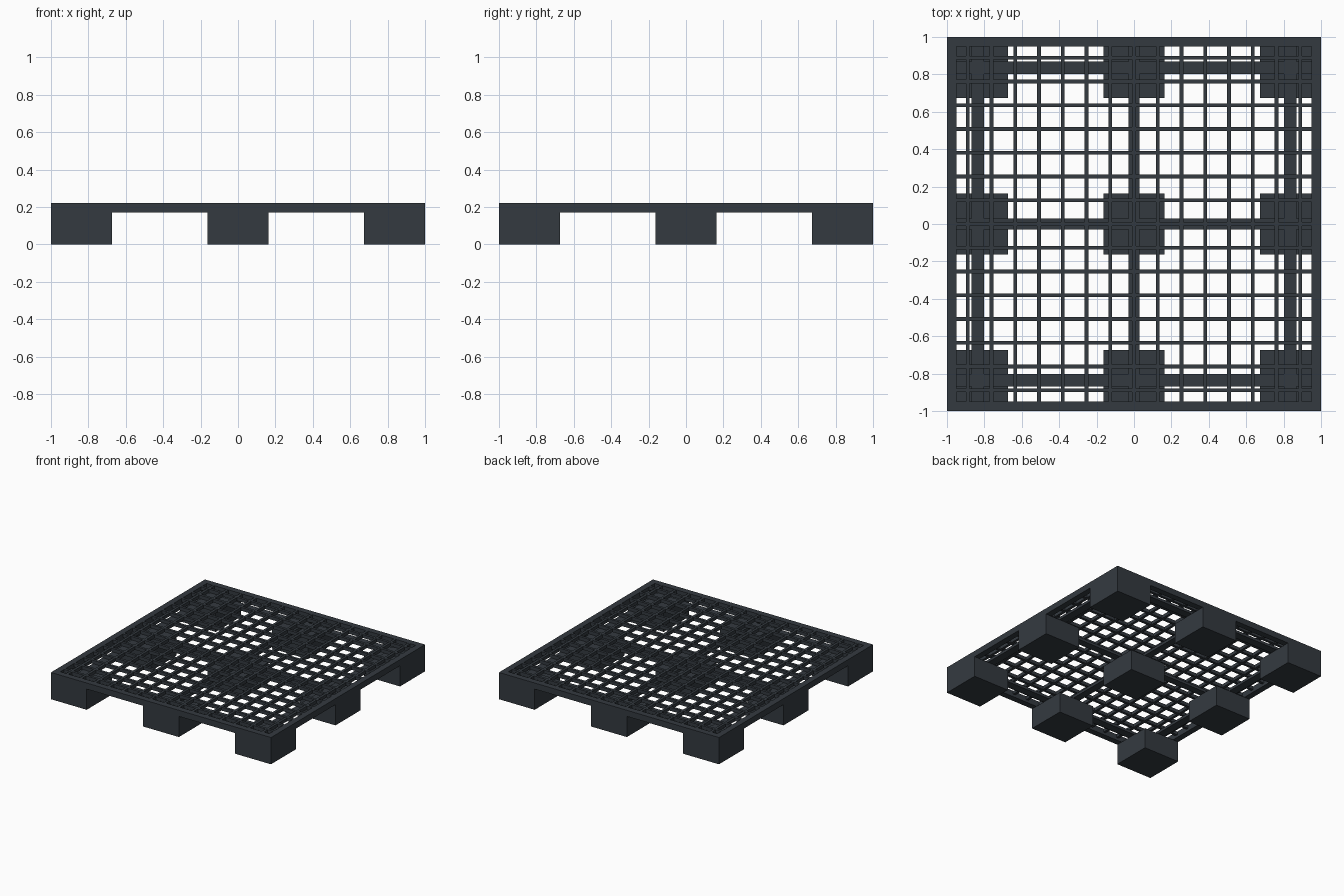
import bpy
import bmesh
from mathutils import Matrix, Vector

cube = bpy.data.objects.get("Cube")
if cube:
    bpy.data.objects.remove(cube, do_unlink=True)

# Single dark slate plastic
plastic = bpy.data.materials.new("dark_slate_plastic")
plastic.use_nodes = True
colour = (0.034, 0.042, 0.051, 1.0)
plastic.diffuse_color = colour
plastic.node_tree.nodes["Principled BSDF"].inputs["Base Color"].default_value = colour

HALF = 1.0       # half width of the pallet
TOP = 0.22       # deck top
DECK = 0.17      # underside of the deck, top of the feet
RIM = 0.05       # rim width
INNER = HALF - RIM


def build(name, boxes):
    """Make one object from boxes given as (x range, y range, z range)."""
    bm = bmesh.new()
    for ranges in boxes:
        centre = Vector([(a + b) / 2 for a, b in ranges])
        size = Vector([b - a for a, b in ranges])
        bmesh.ops.create_cube(bm, size=1, matrix=Matrix.LocRotScale(centre, None, size))
    mesh = bpy.data.meshes.new(name)
    bm.to_mesh(mesh)
    bm.free()
    mesh.materials.append(plastic)
    obj = bpy.data.objects.new(name, mesh)
    bpy.context.collection.objects.link(obj)
    return obj


def around(c, width):
    return (c - width / 2, c + width / 2)


# Outer rim
deck_z = (DECK, TOP)
rim = []
for s in (-1, 1):
    edge = around(s * (HALF - RIM / 2), RIM)
    rim.append((edge, (-HALF, HALF), deck_z))
    rim.append(((-INNER, INNER), edge, deck_z))
build("outer_rim", rim)

# Deck lattice of thin bars
PITCH, BAR = 0.127, 0.021
span = (-INNER, INNER)
lines = [i * PITCH for i in range(-7, 8)]
build("deck_bars_lengthwise", [(around(c, BAR), span, (0.192, TOP - 0.001)) for c in lines])
build("deck_bars_crosswise", [(span, around(c, BAR), (0.192, TOP)) for c in lines])

# Flat reinforcing straps under the lattice
strap_z = (DECK, 0.192)
straps = [(-0.835, 0.066), (0.0, 0.06), (0.835, 0.066)]
build("straps_lengthwise", [(around(c, w), span, strap_z) for c, w in straps])
build("straps_crosswise", [(span, around(c, w), strap_z) for c, w in straps])

# Nine block feet
FOOT = 0.325
rows = {"front": -1, "middle": 0, "back": 1}
columns = {"right": -1, "centre": 0, "left": 1}
reach = HALF - FOOT / 2
for row, sy in rows.items():
    for column, sx in columns.items():
        build(f"foot_{row}_{column}",
              [(around(sx * reach, FOOT), around(sy * reach, FOOT), (0, DECK))])
